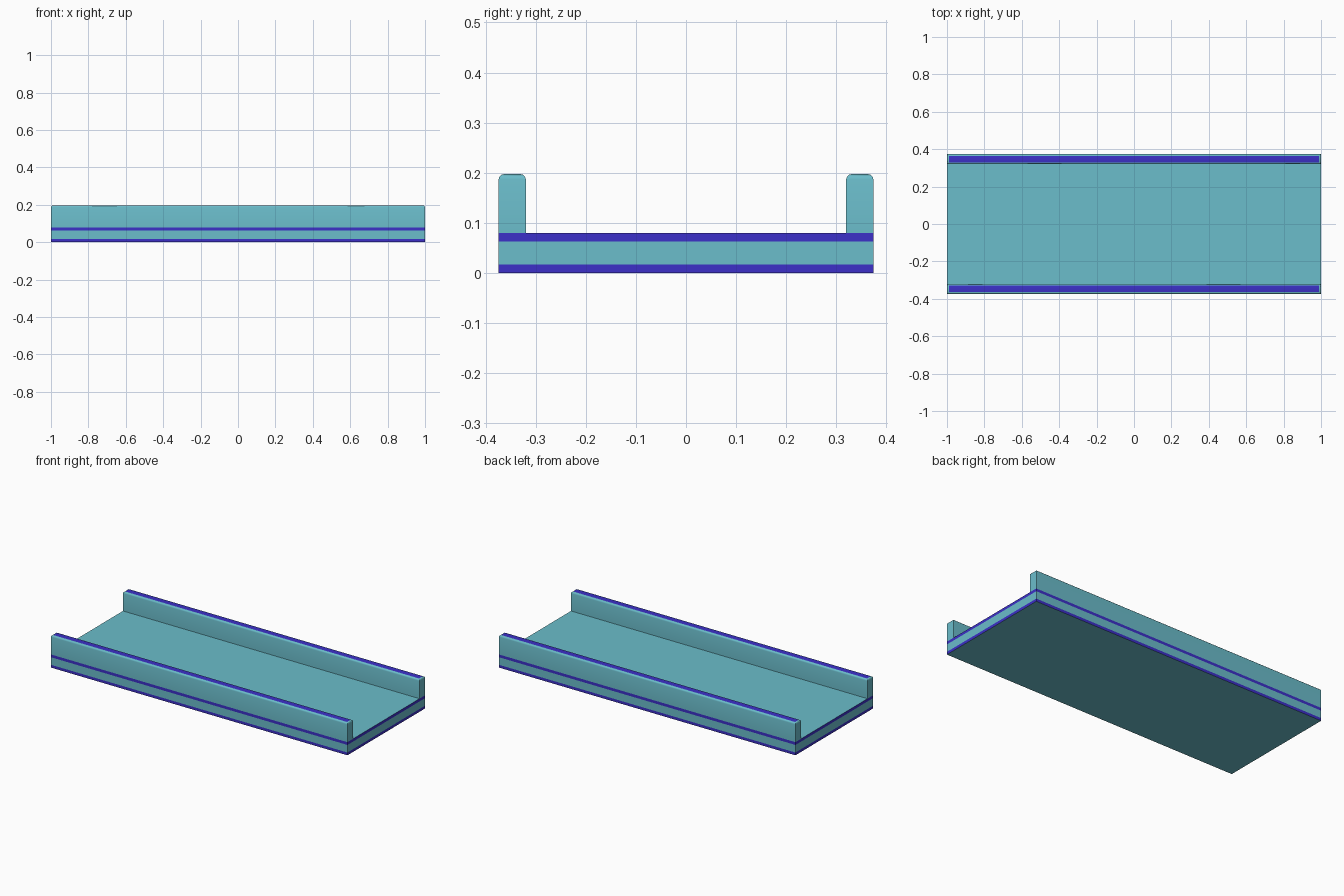
import bpy, bmesh

if "Cube" in bpy.data.objects:
    bpy.data.objects.remove(bpy.data.objects["Cube"])

LENGTH, HALF_W = 2.0, 0.374
DECK_H, RAIL_H, RAIL_W = 0.08, 0.197, 0.054
BAND = 0.017


def material(name, rgb):
    m = bpy.data.materials.new(name)
    m.diffuse_color = (*rgb, 1)
    m.use_nodes = True
    m.node_tree.nodes["Principled BSDF"].inputs["Base Color"].default_value = m.diffuse_color
    return m


teal = material("teal", (0.147, 0.508, 0.597))
blue = material("blue", (0.045, 0.03, 0.578))


def box(bm, y0, y1, z0, z1):
    verts = bmesh.ops.create_cube(bm, size=1)["verts"]
    for v in verts:
        v.co.x *= LENGTH
        v.co.y = y0 if v.co.y < 0 else y1
        v.co.z = z0 if v.co.z < 0 else z1


def finish(bm, name):
    mesh = bpy.data.meshes.new(name)
    bm.to_mesh(mesh)
    bm.free()
    mesh.materials.append(teal)
    mesh.materials.append(blue)
    obj = bpy.data.objects.new(name, mesh)
    bpy.context.collection.objects.link(obj)
    return obj


# Deck slab, cut into layers so the sides carry two blue bands
bm = bmesh.new()
box(bm, -HALF_W, HALF_W, 0, DECK_H)
for z in (BAND, DECK_H - BAND):
    bmesh.ops.bisect_plane(bm, geom=bm.verts[:] + bm.edges[:] + bm.faces[:],
                           plane_co=(0, 0, z), plane_no=(0, 0, 1))
bm.normal_update()
for f in bm.faces:
    z = f.calc_center_median().z
    if abs(f.normal.z) < 0.5 and (z < BAND or z > DECK_H - BAND):
        f.material_index = 1
finish(bm, "deck")

# Side rails with a rounded top rim and a blue top strip
for side, name in ((-1, "front_rail"), (1, "back_rail")):
    bm = bmesh.new()
    y0, y1 = sorted((side * HALF_W, side * (HALF_W - RAIL_W)))
    box(bm, y0, y1, DECK_H, RAIL_H)
    rim = [e for e in bm.edges if all(v.co.z > RAIL_H - 1e-4 for v in e.verts)]
    bmesh.ops.bevel(bm, geom=rim, offset=0.01, segments=3, profile=0.5,
                    affect='EDGES')
    bm.normal_update()
    for f in bm.faces:
        if f.normal.z > 0.99:
            f.material_index = 1
    rail = finish(bm, name)
    bpy.ops.object.select_all(action='DESELECT')
    rail.select_set(True)
    bpy.context.view_layer.objects.active = rail
    bpy.ops.object.shade_smooth_by_angle(angle=0.6)
